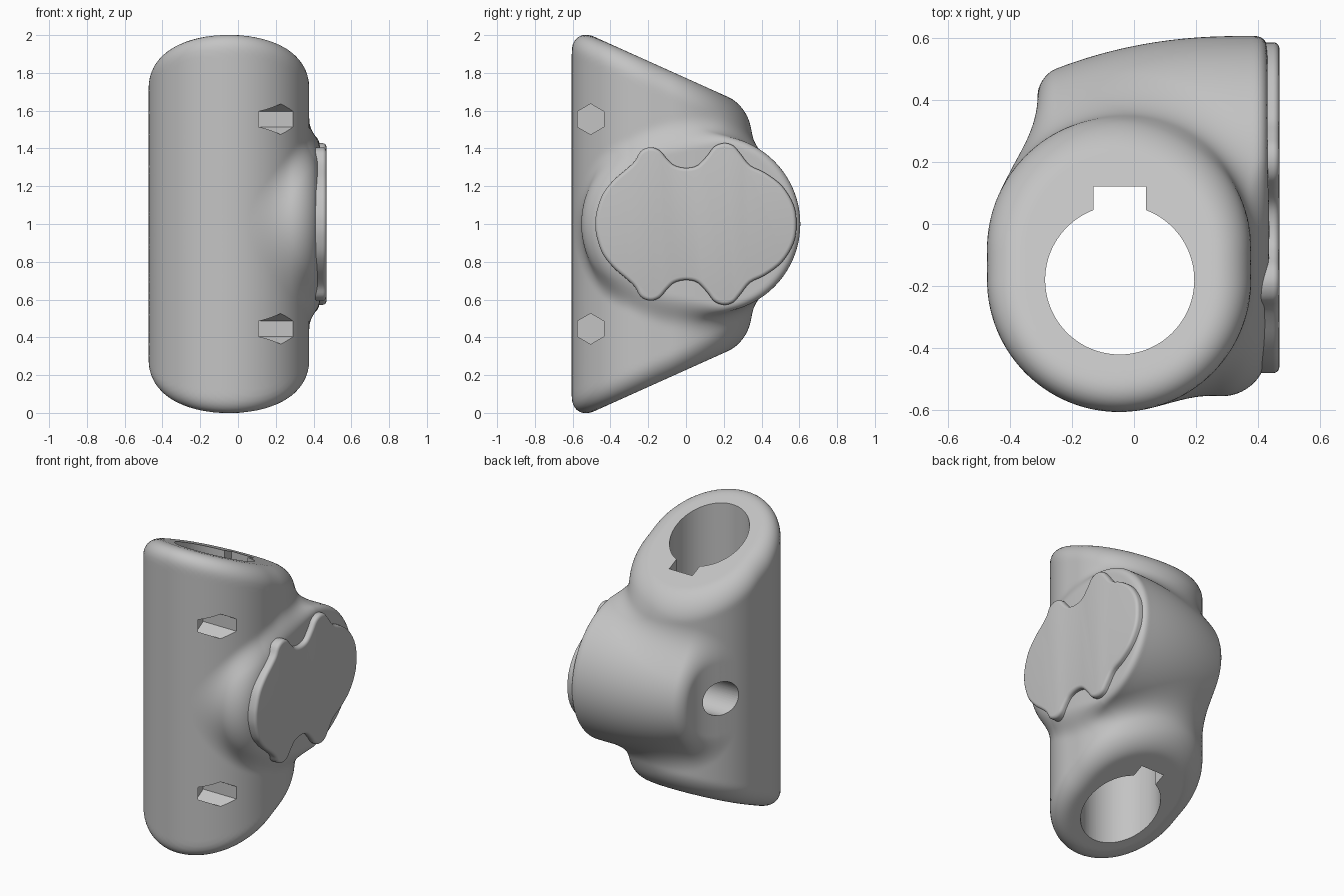
import bpy
import bmesh
from math import hypot, sin, cos, asin, pi, radians
from mathutils import Vector

cube = bpy.data.objects.get("Cube")
if cube:
    bpy.data.objects.remove(cube, do_unlink=True)

grey = bpy.data.materials.new("light_grey")
grey.use_nodes = True
grey.diffuse_color = (0.55, 0.55, 0.55, 1)
grey.node_tree.nodes["Principled BSDF"].inputs["Base Color"].default_value = (0.55, 0.55, 0.55, 1)


def clamp(v, lo, hi):
    return max(lo, min(hi, v))


def round_and(a, b, r):
    """Intersection of two solids with a rounded edge."""
    return min(-r, max(a, b)) + hypot(max(r + a, 0), max(r + b, 0))


def body_distance(x, y, z):
    """Slanted sleeve blended into a sideways boss; negative inside."""
    h = abs(z - 1)
    back = clamp((y + 0.3) / 0.5, 0, 1)
    # sleeve: stretched round section with two sloping ends
    wall = hypot(x + 0.048, y - clamp(y, -0.18, -0.08)) - 0.425
    end = 0.912 * (h - 0.975 + 0.45 * (y + 0.45))
    sleeve = round_and(wall, end, 0.12)
    # boss: rounded slot section, slightly narrowing towards -x
    taper = 0.125 * (max(0, 0.35 - x) / 0.65) ** 2.2
    rim = hypot(y - clamp(y, -0.085, 0.135), h) - 0.47 + taper
    boss = round_and(rim, x - 0.43, 0.15 - 0.11 * back)
    boss = round_and(boss, -0.31 - x, 0.06)
    # soft fillet between the two
    k = 0.06 + 0.08 * back
    f = max(k - abs(sleeve - boss), 0) / k
    return min(sleeve, boss) - f * f * k / 4


def new_object(name, bm):
    mesh = bpy.data.meshes.new(name)
    bmesh.ops.recalc_face_normals(bm, faces=bm.faces)
    bm.to_mesh(mesh)
    bm.free()
    obj = bpy.data.objects.new(name, mesh)
    bpy.context.collection.objects.link(obj)
    mesh.materials.append(grey)
    return obj


def prism(bm, outline, lo, hi, axis):
    """Extrude a 2D outline along x (outline is y,z) or z (outline is x,y)."""
    def place(p, t):
        return (t, p[0], p[1]) if axis == "x" else (p[0], p[1], t)
    a = [bm.verts.new(place(p, lo)) for p in outline]
    b = [bm.verts.new(place(p, hi)) for p in outline]
    bm.faces.new(a)
    bm.faces.new(b[::-1])
    for i in range(len(a)):
        j = (i + 1) % len(a)
        bm.faces.new((a[i], b[i], b[j], a[j]))


def ring(cx, cy, r, n, start=0.0, sweep=2 * pi, closed=True):
    steps = n if closed else n - 1
    return [(cx + r * cos(start + sweep * i / steps),
             cy + r * sin(start + sweep * i / steps)) for i in range(n)]


def smooth_loop(points, steps):
    """Closed smooth curve through the points."""
    out = []
    n = len(points)
    for i in range(n):
        p0, p1, p2, p3 = (Vector(points[(i + j) % n]) for j in (-1, 0, 1, 2))
        for s in range(steps):
            t = s / steps
            out.append(tuple(0.5 * (2 * p1 + (p2 - p0) * t
                                    + (2 * p0 - 5 * p1 + 4 * p2 - p3) * t * t
                                    + (3 * p1 - p0 - 3 * p2 + p3) * t ** 3)))
    return out


def apply_modifiers(obj):
    bpy.ops.object.select_all(action="DESELECT")
    bpy.context.view_layer.objects.active = obj
    obj.select_set(True)
    for mod in list(obj.modifiers):
        bpy.ops.object.modifier_apply(modifier=mod.name)
    bpy.ops.object.shade_smooth_by_angle(angle=radians(35))


# clamp body: push a fine sphere out to the blended surface
bm = bmesh.new()
bmesh.ops.create_icosphere(bm, subdivisions=7, radius=1)
for v in bm.verts:
    d = v.co.normalized()
    lo, hi = 0.0, 1.5
    for _ in range(16):
        mid = (lo + hi) / 2
        if body_distance(d.x * mid, d.y * mid, 1 + d.z * mid) < 0:
            lo = mid
        else:
            hi = mid
    v.co = d * lo + Vector((0, 0, 1))
body = new_object("clamp_body", bm)

# vertical bore with its keyway
bm = bmesh.new()
half = asin(0.085 / 0.24)
bore = ring(-0.046, -0.18, 0.24, 96, pi / 2 + half, 2 * (pi - half), closed=False)
bore += [(0.039, 0.12), (-0.131, 0.12)]
prism(bm, bore, -0.3, 2.3, "z")
bore_cutter = new_object("bore_cutter", bm)

# two hexagonal nut pockets and the round bolt hole
bm = bmesh.new()
for side in (-1, 1):
    prism(bm, ring(-0.505, 1 + side * 0.555, 0.081, 6, pi / 2), 0.05, 0.7, "x")
prism(bm, ring(0.19, 1.0, 0.11, 48), -0.7, 0.2, "x")
hole_cutter = new_object("side_hole_cutter", bm)

for cutter in (bore_cutter, hole_cutter):
    cutter.hide_render = True
    cut = body.modifiers.new(cutter.name, "BOOLEAN")
    cut.operation = "DIFFERENCE"
    cut.solver = "EXACT"
    cut.object = cutter
apply_modifiers(body)
for cutter in (bore_cutter, hole_cutter):
    bpy.data.objects.remove(cutter, do_unlink=True)

# lobed cover plate on the boss, mirrored about its mid height
upper = [(0.585, 0), (0.57, 0.1), (0.51, 0.2), (0.42, 0.27), (0.34, 0.31),
         (0.29, 0.37), (0.25, 0.415), (0.2, 0.428), (0.15, 0.41), (0.11, 0.36),
         (0.06, 0.31), (0, 0.297), (-0.06, 0.31), (-0.1, 0.345), (-0.14, 0.39),
         (-0.19, 0.406), (-0.24, 0.385), (-0.27, 0.335), (-0.31, 0.295),
         (-0.38, 0.235), (-0.44, 0.16), (-0.472, 0.07), (-0.48, 0)]
outline = upper + [(y, -z) for y, z in upper[-2:0:-1]]
bm = bmesh.new()
prism(bm, smooth_loop([(y, z + 1) for y, z in outline], 4), 0.36, 0.468, "x")
cover = new_object("lobed_cover", bm)
edge = cover.modifiers.new("rounded_edge", "BEVEL")
edge.width = 0.02
edge.segments = 4
edge.limit_method = "ANGLE"
edge.angle_limit = radians(60)
apply_modifiers(cover)
